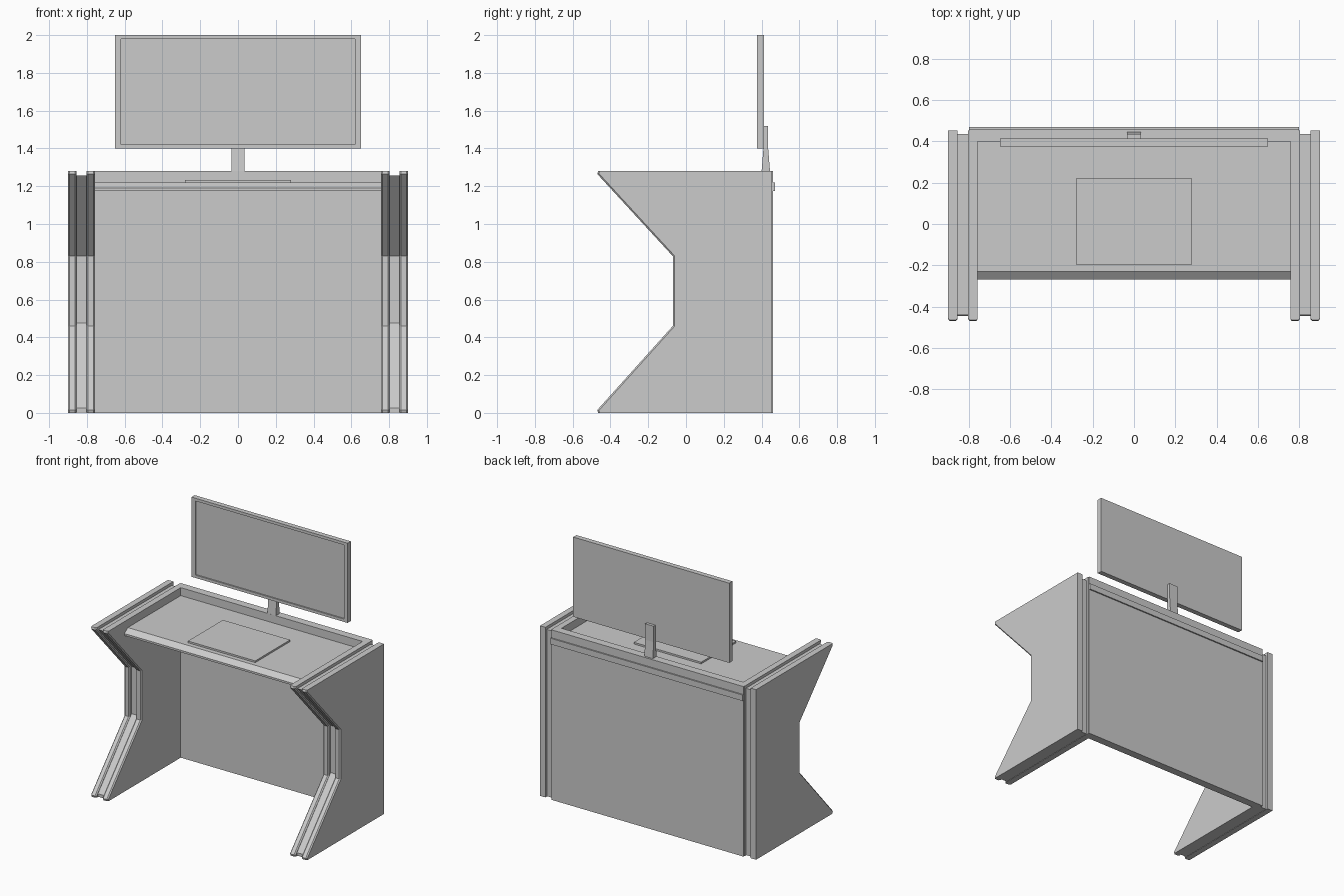
import bpy, bmesh

if "Cube" in bpy.data.objects:
    bpy.data.objects.remove(bpy.data.objects["Cube"])


def finish(name, bm):
    bmesh.ops.recalc_face_normals(bm, faces=bm.faces[:])
    me = bpy.data.meshes.new(name)
    bm.to_mesh(me)
    bm.free()
    ob = bpy.data.objects.new(name, me)
    bpy.context.collection.objects.link(ob)
    return ob


def prism(name, profile, x0, x1, chamfer=0.0):
    """Extrude a (y, z) profile along x; optionally chamfer its front rims."""
    bm = bmesh.new()
    face = bm.faces.new([bm.verts.new((x0, y, z)) for y, z in profile])
    out = bmesh.ops.extrude_face_region(bm, geom=[face])
    for v in out["geom"]:
        if isinstance(v, bmesh.types.BMVert):
            v.co.x = x1
    if chamfer:
        rims = [e for e in bm.edges
                if abs(e.verts[0].co.x - e.verts[1].co.x) < 1e-5
                and max(v.co.y for v in e.verts) < 0]
        bmesh.ops.bevel(bm, geom=rims, offset=chamfer, segments=1,
                        affect='EDGES', profile=0.5)
    return finish(name, bm)


def box(name, x0, x1, y0, y1, z0, z1):
    return prism(name, [(y0, z0), (y1, z0), (y1, z1), (y0, z1)], x0, x1)


# Side supports: two notched slabs with a recessed core between them
slab = [(-0.465, 0), (0.452, 0), (0.452, 1.28), (-0.465, 1.28), (-0.47, 1.265),
        (-0.07, 0.83), (-0.07, 0.46), (-0.47, 0.015)]
core = [(-0.445, 0.003), (0.435, 0.003), (0.435, 1.258), (-0.44, 1.258),
        (-0.045, 0.83), (-0.045, 0.475), (-0.445, 0.025)]
for side, s in (("left", -1), ("right", 1)):
    prism(side + "_outer_slab", slab, s * 0.855, s * 0.90, 0.008)
    prism(side + "_inner_slab", slab, s * 0.757, s * 0.803, 0.008)
    prism(side + "_core", core, s * 0.80, s * 0.86)

# Back panel, with a raised trim strip behind
box("back_panel", -0.80, 0.80, 0.40, 0.46, 0, 1.28)
box("back_trim", -0.80, 0.80, 0.45, 0.47, 1.175, 1.22)

# Desk top with a sloped front edge, and a desk pad
prism("desk_top", [(-0.27, 1.175), (0.41, 1.175), (0.41, 1.22), (-0.23, 1.22),
                   (-0.27, 1.19)], -0.76, 0.76)
box("desk_pad", -0.28, 0.28, -0.195, 0.22, 1.215, 1.233)

# Tapered stand
prism("monitor_stand", [(0.40, 1.275), (0.445, 1.275), (0.435, 1.40),
                        (0.435, 1.52), (0.41, 1.52), (0.41, 1.40)],
      -0.035, 0.035)

# Monitor with a recessed screen
bm = bmesh.new()
bmesh.ops.create_cube(bm, size=1)
bmesh.ops.scale(bm, verts=bm.verts, vec=(1.30, 0.038, 0.60))
bmesh.ops.translate(bm, verts=bm.verts, vec=(0, 0.394, 1.70))
bm.normal_update()
front = [f for f in bm.faces if f.normal.y < -0.9]
bmesh.ops.inset_region(bm, faces=front, thickness=0.03)
for v in front[0].verts:
    v.co.x *= 0.61 / 0.62
recess = bmesh.ops.extrude_face_region(bm, geom=front)
bmesh.ops.translate(bm, vec=(0, 0.01, 0),
                    verts=[v for v in recess["geom"] if isinstance(v, bmesh.types.BMVert)])
bmesh.ops.delete(bm, geom=[f for f in front if f.is_valid], context='FACES_ONLY')
finish("monitor", bm)
